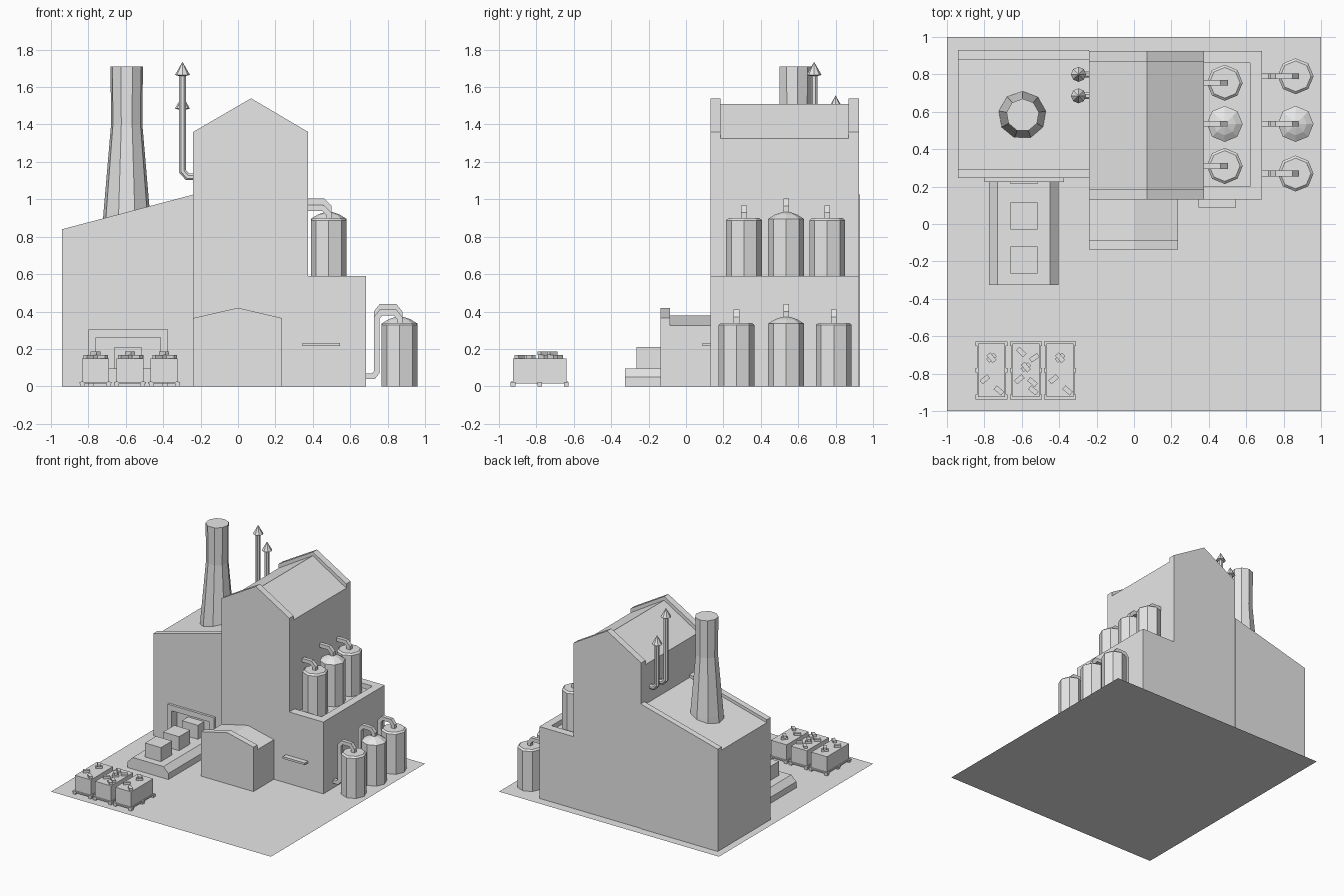
import bpy
import bmesh
import math
from mathutils import Vector, Matrix

if "Cube" in bpy.data.objects:
    bpy.data.objects.remove(bpy.data.objects["Cube"], do_unlink=True)

grey = bpy.data.materials.new("plain grey")
grey.use_nodes = True
colour = (0.8, 0.8, 0.8, 1)
grey.diffuse_color = colour
grey.node_tree.nodes["Principled BSDF"].inputs["Base Color"].default_value = colour


def finish(name, bm):
    bmesh.ops.recalc_face_normals(bm, faces=bm.faces)
    mesh = bpy.data.meshes.new(name)
    bm.to_mesh(mesh)
    bm.free()
    mesh.materials.append(grey)
    obj = bpy.data.objects.new(name, mesh)
    bpy.context.collection.objects.link(obj)
    return obj


def loft(name, rings):
    """Skin closed rings of points and cap both ends."""
    bm = bmesh.new()
    loops = [[bm.verts.new(p) for p in ring] for ring in rings]
    n = len(loops[0])
    for a, b in zip(loops, loops[1:]):
        for i in range(n):
            j = (i + 1) % n
            bm.faces.new((a[i], a[j], b[j], b[i]))
    bm.faces.new(loops[0])
    bm.faces.new(loops[-1])
    bmesh.ops.remove_doubles(bm, verts=bm.verts, dist=0.0005)
    return finish(name, bm)


def prism(name, outline, y0, y1):
    """Front outline in x and z, stretched from y0 to y1."""
    return loft(name, [[(x, y, z) for x, z in outline] for y in (y0, y1)])


def box(name, x0, x1, y0, y1, z0, z1):
    return prism(name, [(x0, z0), (x1, z0), (x1, z1), (x0, z1)], y0, y1)


def lathe(name, x, y, profile, sides):
    """Upright many-sided body from (radius, height) pairs."""
    angles = [math.pi / 2 + math.tau * i / sides for i in range(sides)]
    return loft(name, [[(x + r * math.cos(a), y + r * math.sin(a), z) for a in angles]
                       for r, z in profile])


def tube(name, y, path, half, sides):
    """Mitred pipe along an x, z path at one y."""
    pts = [Vector(p) for p in path]
    rings = []
    for i, p in enumerate(pts):
        into = (p - pts[max(i - 1, 0)]).normalized()
        out = (pts[min(i + 1, len(pts) - 1)] - p).normalized()
        t = (into + out).normalized()
        known = into if i else out
        wide = Vector((-t.y, t.x)) / t.dot(known)
        ring = []
        for k in range(sides):
            a = math.pi / sides + math.tau * k / sides
            r = half / math.cos(math.pi / sides)
            q = p + wide * r * math.cos(a)
            ring.append((q.x, y + r * math.sin(a), q.y))
        rings.append(ring)
    return loft(name, rings)


def gable(x0, x1, left, peak_x, peak, right):
    return [(x0, 0), (x1, 0), (x1, right), (peak_x, peak), (x0, left)]


# Ground sheet
bm = bmesh.new()
bmesh.ops.create_grid(bm, x_segments=1, y_segments=1, size=1)
finish("ground", bm)

# Tall tower with raised gable walls
prism("tower_body", gable(-0.24, 0.375, 1.325, 0.07, 1.51, 1.325), 0.185, 0.87)
for side, y in (("front", 0.13), ("back", 0.87)):
    prism("tower_gable_" + side, gable(-0.24, 0.375, 1.36, 0.07, 1.54, 1.36), y, y + 0.055)

# Sloping hall with raised end walls and a loading opening
prism("hall_body", [(-0.94, 0), (-0.24, 0), (-0.24, 1.0), (-0.94, 0.815)], 0.295, 0.88)
prism("hall_back_wall", [(-0.94, 0), (-0.24, 0), (-0.24, 1.025), (-0.94, 0.84)], 0.88, 0.93)
opening = [(-0.76, 0), (-0.76, 0.26), (-0.415, 0.26), (-0.415, 0)]
prism("hall_front_wall",
      [(-0.94, 0)] + opening + [(-0.24, 0), (-0.24, 1.025), (-0.94, 0.84)], 0.245, 0.295)
prism("opening_frame",
      [(-0.8, 0)] + opening + [(-0.375, 0), (-0.375, 0.305), (-0.8, 0.305)], 0.225, 0.245)

# Loading dock and its boxes
prism("dock", [(-0.775, 0), (-0.405, 0), (-0.405, 0.05), (-0.45, 0.095),
               (-0.73, 0.095), (-0.775, 0.05)], -0.325, 0.295)
for y0, y1 in ((-0.265, -0.12), (-0.03, 0.115), (0.215, 0.295)):
    box("dock_box", -0.66, -0.515, y0, y1, 0.095, 0.21)

# Low side block with a walled roof
box("block_body", 0.375, 0.685, 0.13, 0.925, 0, 0.55)
box("block_wall_outer", 0.62, 0.685, 0.13, 0.925, 0.55, 0.59)
box("block_wall_front", 0.375, 0.62, 0.13, 0.2, 0.55, 0.59)
box("block_wall_back", 0.375, 0.62, 0.86, 0.925, 0.55, 0.59)
box("wall_ledge", 0.345, 0.545, 0.088, 0.13, 0.215, 0.232)

# Front annex
prism("annex_body", gable(-0.24, 0.235, 0.325, 0, 0.38, 0.325), -0.085, 0.13)
prism("annex_gable", gable(-0.24, 0.235, 0.365, 0, 0.42, 0.365), -0.135, -0.085)

# Chimney
lathe("chimney", -0.595, 0.582,
      [(0.135, 0.8), (0.126, 0.93), (0.085, 1.4), (0.088, 1.71)], 9)

# Vent pipes with pointed caps
for y, top in ((0.685, 1.665), (0.8, 1.485)):
    tube("vent_pipe", y, [(-0.23, 1.12), (-0.27, 1.12), (-0.297, 1.15), (-0.297, top)], 0.018, 8)
    lathe("vent_cap", -0.297, y, [(0.02, top - 0.005), (0.04, top), (0, top + 0.07)], 8)


def tank(name, x, y, base, top, domed):
    if domed:
        crown = [(0.096, top - 0.005), (0.06, top + 0.018), (0.02, top + 0.032)]
    else:
        crown = [(0.096, top - 0.012), (0.082, top)]
    lathe(name, x, y, [(0.096, base)] + crown, 8)


# Upper and lower tank rows with feed pipes
for y, domed in ((0.31, False), (0.535, True), (0.755, False)):
    lift = 0.035 if domed else 0
    z = 0.953 + lift
    tank("upper_tank", 0.485, y, 0.55, 0.9, domed)
    tube("upper_tank_pipe", y, [(0.365, z), (0.455, z), (0.485, z - 0.03), (0.485, 0.89)], 0.015, 4)
for y, domed in ((0.27, False), (0.535, True), (0.79, False)):
    lift = 0.03 if domed else 0
    z = 0.395 + lift
    tank("lower_tank", 0.864, y, 0, 0.34, domed)
    tube("lower_tank_pipe", y, [(0.675, 0.055), (0.725, 0.055), (0.741, 0.075), (0.741, z - 0.03),
                                (0.765, z), (0.84, z), (0.864, z - 0.03), (0.864, 0.33)], 0.015, 4)


def chunk(x, y, z, turn):
    bm = bmesh.new()
    place = (Matrix.Translation((x, y, z)) @ Matrix.Rotation(math.radians(turn), 4, "Z")
             @ Matrix.Diagonal((0.052, 0.026, 0.018, 1)))
    bmesh.ops.create_cube(bm, size=1, matrix=place)
    finish("crate_chunk", bm)


# Crates on pallets, with loose chunks on top
common = [(-0.035, -0.83, 40), (0.04, -0.89, -40)]
extra = [(-0.025, -0.685, -45), (0.045, -0.715, 35), (0.035, -0.845, -40)]
for number, x in enumerate((-0.762, -0.578, -0.395)):
    box("crate", x - 0.072, x + 0.072, -0.925, -0.64, 0.024, 0.15)
    for y in (-0.925, -0.782, -0.64):
        box("pallet_slat", x - 0.086, x + 0.086, y - 0.013, y + 0.013, 0.014, 0.024)
        for dx in (-0.07, 0.07):
            box("pallet_foot", x + dx - 0.012, x + dx + 0.012, y - 0.013, y + 0.013, 0, 0.014)
    for dx in (-0.07, 0.07):
        box("pallet_runner", x + dx - 0.007, x + dx + 0.007, -0.935, -0.63, 0.014, 0.026)
    stack_y = -0.765 if number == 1 else -0.715
    chunk(x, stack_y, 0.159, 40)
    chunk(x, stack_y, 0.177, -50)
    for dx, y, turn in common + (extra if number == 1 else []):
        chunk(x + dx, y, 0.159, turn)
